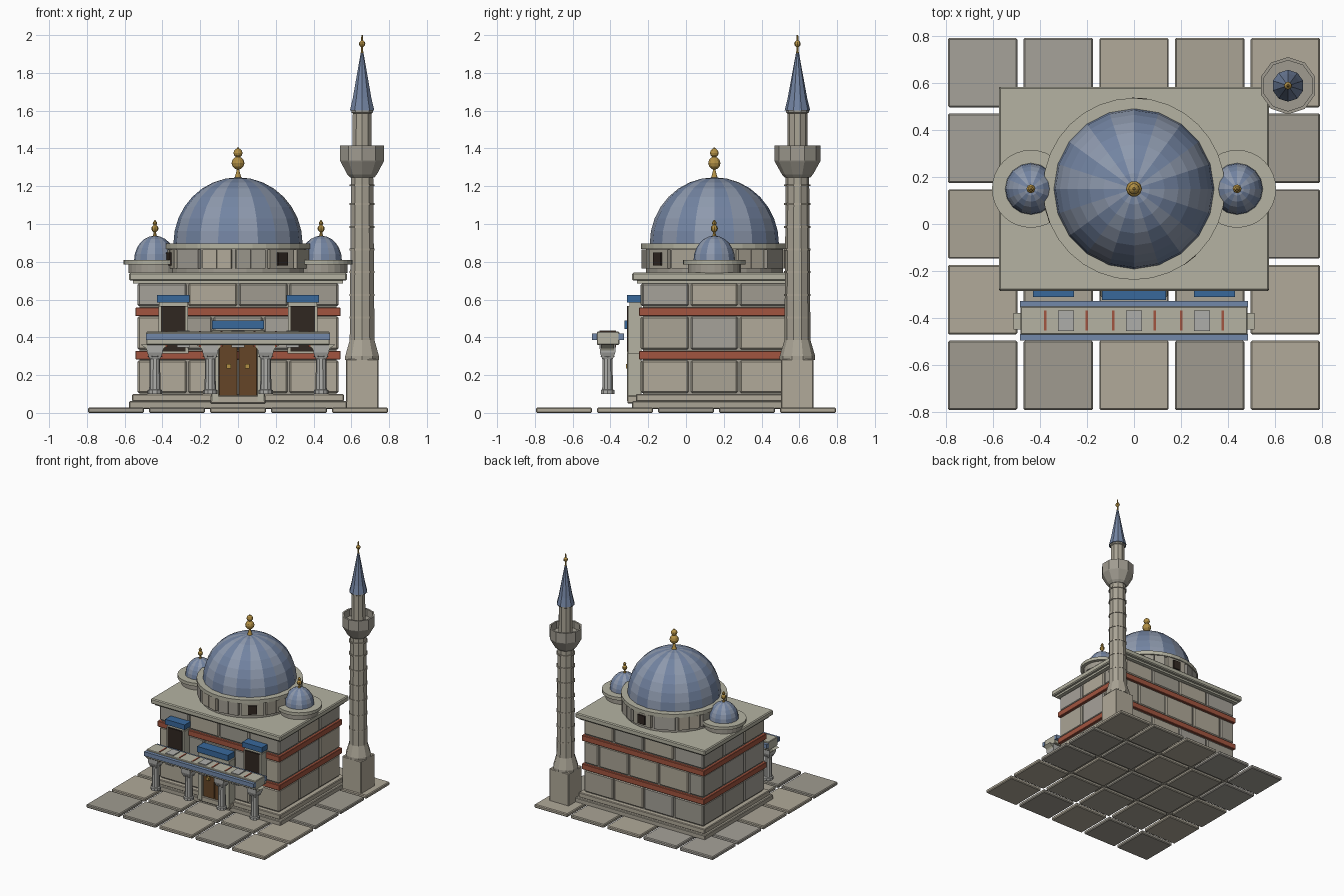
import bpy, bmesh, random
from math import pi, sin, cos, radians
from mathutils import Matrix, Vector

if "Cube" in bpy.data.objects:
    bpy.data.objects.remove(bpy.data.objects["Cube"])

random.seed(4)

def mat(name, c):
    m = bpy.data.materials.new(name)
    m.diffuse_color = (*c, 1)
    m.use_nodes = True
    m.node_tree.nodes["Principled BSDF"].inputs["Base Color"].default_value = m.diffuse_color
    return m

STONES = [mat("stone_%d" % i, c) for i, c in enumerate(
    [(.40, .37, .30), (.35, .33, .28), (.44, .40, .32), (.38, .36, .32)])]
LIGHT = mat("pale_stone", (.46, .45, .36))
GREY = mat("grey_marble", (.42, .42, .40))
RED = mat("red_brick", (.36, .09, .05))
BLUE = mat("blue_tile", (.04, .14, .33))
TRIM = mat("trim_blue", (.17, .25, .40))
LEAD_A = mat("lead_dark", (.17, .23, .36))
LEAD_B = mat("lead_light", (.27, .32, .42))
GOLD = mat("gold", (.45, .28, .06))
DARK = mat("dark_opening", (.03, .02, .015))
WOOD = mat("door_wood", (.13, .06, .02))

def finish(name, bm, mats):
    bmesh.ops.recalc_face_normals(bm, faces=bm.faces)
    me = bpy.data.meshes.new(name)
    bm.to_mesh(me)
    bm.free()
    ob = bpy.data.objects.new(name, me)
    for m in mats:
        me.materials.append(m)
    bpy.context.collection.objects.link(ob)
    return ob

def box(name, x, y, z, m, bevel=0.0, rot=None):
    """Box from (min, max) pairs; rot = (angle about z, pivot)."""
    bm = bmesh.new()
    bmesh.ops.create_cube(bm, size=1)
    for v in bm.verts:
        v.co = Vector([(a + b) / 2 + c * (b - a) for (a, b), c in zip((x, y, z), v.co)])
    if bevel:
        bmesh.ops.bevel(bm, geom=bm.edges[:], offset=bevel, segments=1, affect='EDGES')
    if rot:
        bmesh.ops.rotate(bm, verts=bm.verts, cent=rot[1], matrix=Matrix.Rotation(rot[0], 3, 'Z'))
    return finish(name, bm, [m])

def lathe(name, c, prof, n, mats, phase=0.0, smooth=False):
    """Revolve (radius, z) points; materials alternate between segments."""
    bm = bmesh.new()
    rings = []
    for r, z in prof:
        k = 1 if r == 0 else n
        rings.append([bm.verts.new((c[0] + r * cos(phase + 2 * pi * i / n),
                                    c[1] + r * sin(phase + 2 * pi * i / n), z)) for i in range(k)])
    for a, b in zip(rings, rings[1:]):
        for i in range(n):
            vs = []
            for v in (a[i % len(a)], a[(i + 1) % len(a)], b[(i + 1) % len(b)], b[i % len(b)]):
                if v not in vs:
                    vs.append(v)
            bm.faces.new(vs).material_index = i % len(mats)
    for r in (rings[0], rings[-1]):
        if len(r) > 1:
            bm.faces.new(r)
    ob = finish(name, bm, mats)
    if smooth:
        for p in ob.data.polygons:
            p.use_smooth = True
    return ob

def disc(name, c, r, z0, z1, m, n=32):
    return lathe(name, c, [(r, z0), (r, z1)], n, [m])

def ball(r, z, k=6):
    return [(max(r * sin(pi * i / k), .006), z - r * cos(pi * i / k)) for i in range(k + 1)]

def dome(name, c, r, z, h, n, rows):
    prof = [(r * cos(pi / 2 * i / rows), z + h * sin(pi / 2 * i / rows)) for i in range(rows)]
    return lathe(name, c, prof + [(0, z + h)], n, [LEAD_A, LEAD_B])

# paved ground
for i in range(5):
    for j in range(5):
        x, y = (i - 2) * .323, (j - 2) * .323
        box("paving_slab", (x - .148, x + .148), (y - .148, y + .148), (0, .028),
            random.choice(STONES), .006)

# plinth and wall core
CY = .15
box("plinth_lower", (-.577, .577), (CY - .435, CY + .435), (.02, .062), STONES[0], .005)
box("plinth_upper", (-.56, .56), (CY - .415, CY + .415), (.06, .1), STONES[2], .005)
box("wall_core", (-.522, .522), (CY - .378, CY + .378), (.1, .7), STONES[1])

# stone courses on all four sides
def spans(half, n, offset):
    w = 2 * half / n
    cuts = [-half + w * (i + (.5 if offset else 0)) for i in range(n + 1)]
    cuts = [-half] + [c for c in cuts if -half + .01 < c < half - .01] + [half]
    return zip(cuts, cuts[1:])

for row, (z0, z1) in enumerate([(.105, .278), (.335, .51), (.565, .685)]):
    for s in (-1, 1):
        for a, b in spans(.535, 4, row == 1):
            box("wall_stone", (a + .005, b - .005), sorted((CY + s * .39, CY + s * .33)),
                (z0, z1), random.choice(STONES), .008)
        for a, b in spans(.39, 3, False):
            box("wall_stone", sorted((s * .533, s * .47)), (CY + a + .006, CY + b - .006),
                (z0, z1), random.choice(STONES), .008)
for z in (.283, .512):
    box("brick_band", (-.543, .543), (CY - .398, CY + .398), (z, z + .045), RED, .003)

# cornice and roof
box("cornice_lower", (-.555, .555), (CY - .41, CY + .41), (.685, .705), LIGHT)
box("cornice_upper", (-.577, .577), (CY - .435, CY + .435), (.7, .742), LIGHT, .007)

# drum, its stones and windows
C = (0, CY)
disc("drum_core", C, .365, .74, .88, STONES[1], 26)
step = 2 * pi / 13
for i in range(13):
    a = radians(-52) - i * step
    for s in (-1, 1):
        box("drum_stone", (.33, .378), (-.079 if s < 0 else .001, -.001 if s < 0 else .079),
            (.765, .866), STONES[i % 4], 0, (a + s * .0, Vector((0, 0, 0)))).location = (0, CY, 0)
    if i in (0, 4, 8):
        box("drum_window", (.33, .388), (-.032, .032), (.78, .85), DARK, 0,
            (a, Vector((0, 0, 0)))).location = (0, CY, 0)
disc("drum_ring", C, .388, .868, .897, LIGHT)

# main dome and finial
dome("main_dome", C, .342, .895, .352, 20, 8)
lathe("main_finial", C, [(.022, 1.235), (.012, 1.265)] + ball(.034, 1.322) + ball(.024, 1.376)
      + [(.004, 1.405)], 10, [GOLD])

# side domes
for s in (-1, 1):
    c = (s * .44, CY)
    disc("side_drum", c, .14, .74, .79, STONES[1], 24)
    disc("side_ring", c, .166, .785, .81, LIGHT)
    dome("side_dome", c, .11, .808, .13, 16, 6)
    lathe("side_finial", c, [(.012, .932), (.007, .95)] + ball(.019, .976) + ball(.012, 1.004)
          + [(.003, 1.02)], 8, [GOLD])

# minaret
M = (.657, .59)
P = pi / 2
box("minaret_base", (M[0] - .086, M[0] + .086), (M[1] - .086, M[1] + .086), (.02, .285),
    STONES[2], .005)
lathe("minaret_shaft", M, [(.094, .28), (.094, .3), (.069, .385), (.062, 1.25)], 10, [STONES[0]], P)
for z in (.5, .62, .74, .86, .98, 1.1, 1.2):
    lathe("minaret_band", M, [(.07, z), (.07, z + .01)], 10, [STONES[2]], P)
lathe("minaret_balcony", M, [(.066, 1.245), (.082, 1.262), (.12, 1.33), (.122, 1.335), (.122, 1.415),
      (.108, 1.415), (.108, 1.36), (.05, 1.36)], 10, [STONES[1]], P)
lathe("minaret_upper_shaft", M, [(.054, 1.35), (.052, 1.585), (.06, 1.59), (.06, 1.602)], 10,
      [STONES[0]], P)
lathe("minaret_spire", M, [(.068, 1.6), (.052, 1.665), (.008, 1.905)], 10, [LEAD_A], P)
lathe("minaret_finial", M, [(.01, 1.89), (.006, 1.915)] + ball(.017, 1.954) + [(.005, 1.98), (.004, 2)],
      8, [GOLD])

# entrance portal and door
for s in (-1, 1):
    box("door_jamb", sorted((s * .1, s * .142)), (-.312, -.235), (.06, .43), LIGHT, .004)
    box("door_leaf", sorted((s * .002, s * .1)), (-.3, -.235), (.09, .4), WOOD, .003)
    box("door_handle", sorted((s * .038, s * .062)), (-.318, -.295), (.235, .26), GOLD)
box("door_head", (-.142, .142), (-.312, -.235), (.37, .44), LIGHT, .004)
box("door_step", (-.145, .145), (-.31, -.24), (.05, .092), STONES[2], .004)
box("door_canopy", (-.137, .137), (-.325, -.24), (.445, .49), BLUE)

# windows with canopies
for s in (-1, 1):
    x = s * .343
    box("window_opening", (x - .065, x + .065), (-.312, -.235), (.325, .565), DARK)
    box("window_sill", (x - .08, x + .08), (-.308, -.235), (.315, .34), LIGHT)
    box("window_head", (x - .075, x + .075), (-.3, -.235), (.56, .585), LIGHT)
    for t in (-1, 1):
        box("window_jamb", sorted((x + t * .06, x + t * .078)), (-.308, -.235), (.325, .565), LIGHT)
    box("window_canopy", (x - .087, x + .087), (-.312, -.235), (.584, .625), BLUE)

# portico roof
box("portico_slab", (-.485, .485), (-.472, -.353), (.36, .43), LIGHT, .004)
for y in (-.343, -.484):
    box("portico_beam", (-.487, .487), (y - .014, y + .014), (.386, .42), TRIM)
for x in (-.29, 0, .29):
    box("arch_keystone", (x - .034, x + .034), (-.457, -.37), (.345, .437), GREY)
    for s in (-1, 1):
        box("arch_red_stone", (x + s * .088 - .005, x + s * .088 + .005), (-.455, -.37),
            (.35, .434), RED)

# portico columns with spreading capitals and arch springers
for x in (-.44, -.147, .147, .44):
    c = (x, -.415)
    lathe("portico_column", c, [(.038, .1), (.038, .12), (.03, .125), (.027, .29), (.04, .3)], 10, [GREY])
    ob = lathe("column_capital", c, [(.04, .285), (.058, .32), (.06, .362)], 4, [GREY], pi / 4)
    for s in (-1, 1):
        bm = bmesh.new()
        pts = [(x, .31), (x + s * .03, .31), (x + s * .048, .342), (x + s * .075, .362), (x, .362)]
        f = bm.faces.new([bm.verts.new((px, -.45, pz)) for px, pz in pts])
        ext = bmesh.ops.extrude_face_region(bm, geom=[f])
        bmesh.ops.translate(bm, vec=(0, .07, 0),
                            verts=[v for v in ext["geom"] if isinstance(v, bmesh.types.BMVert)])
        finish("arch_springer", bm, [LIGHT])
